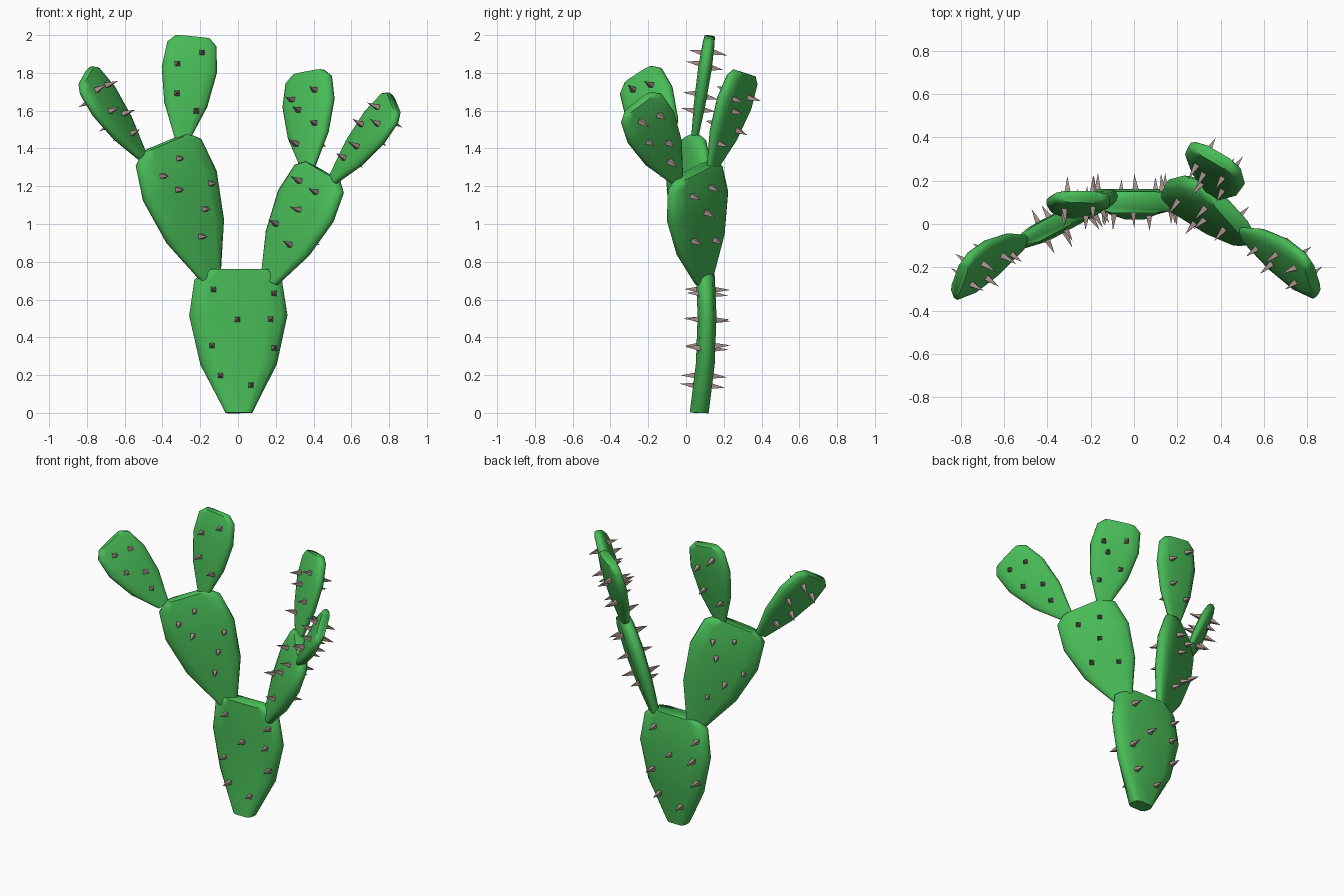
import bpy, bmesh, math, random
from mathutils import Vector, Matrix

if "Cube" in bpy.data.objects:
    bpy.data.objects.remove(bpy.data.objects["Cube"])

random.seed(4)


def material(name, rgb):
    m = bpy.data.materials.new(name)
    m.diffuse_color = (*rgb, 1)
    m.use_nodes = True
    m.node_tree.nodes["Principled BSDF"].inputs["Base Color"].default_value = m.diffuse_color
    return m


GREEN = material("cactus_green", (0.065, 0.50, 0.095))
TAUPE = material("spine_taupe", (0.40, 0.29, 0.27))

# Pad outline along its length: (t, width factor, thickness factor)
PROFILE = [(0, .27, .5), (.34, .78, .85), (.68, 1, 1), (.93, .89, .88), (1, .62, .75)]
# Flattened rounded cross-section, one quarter
QUARTER = [(1, .3), (.88, .75), (.6, 1)]
SECTION = (QUARTER + [(-x, y) for x, y in reversed(QUARTER)]
           + [(-x, -y) for x, y in QUARTER] + [(x, -y) for x, y in reversed(QUARTER)])


def profile(t):
    for (t0, w0, d0), (t1, w1, d1) in zip(PROFILE, PROFILE[1:]):
        if t <= t1:
            k = (t - t0) / (t1 - t0)
            return w0 + (w1 - w0) * k, d0 + (d1 - d0) * k


def finish(bm, name, mat):
    bmesh.ops.recalc_face_normals(bm, faces=bm.faces)
    me = bpy.data.meshes.new(name)
    bm.to_mesh(me)
    bm.free()
    me.materials.append(mat)
    ob = bpy.data.objects.new(name, me)
    bpy.context.collection.objects.link(ob)
    return ob


def pad(name, base, tip, side, half_w, half_d, spines, bulge=0.0, even=False):
    base, tip = Vector(base), Vector(tip)
    axis = tip - base
    a = axis.normalized()
    u = Vector(side)
    u = (u - a * u.dot(a)).normalized()
    n = u.cross(a)

    def centre(t):
        return base + axis * t - n * bulge * math.sin(math.pi * t)

    # Pad body: lofted rings with flat ends
    bm = bmesh.new()
    rings = []
    for t, w, d in PROFILE:
        d = 1 if even else d
        rings.append([bm.verts.new(centre(t) + u * x * half_w * w + n * y * half_d * d)
                      for x, y in SECTION])
    for r0, r1 in zip(rings, rings[1:]):
        for i in range(len(SECTION)):
            j = (i + 1) % len(SECTION)
            bm.faces.new((r0[i], r0[j], r1[j], r1[i]))
    bm.faces.new(rings[0])
    bm.faces.new(rings[-1])
    ob = finish(bm, name, GREEN)
    bpy.ops.object.select_all(action='DESELECT')
    ob.select_set(True)
    bpy.context.view_layer.objects.active = ob
    bpy.ops.object.shade_smooth_by_angle(angle=math.radians(58))

    # Spines on both broad faces
    bm = bmesh.new()
    for face in (1, -1):
        for s, t in spines:
            s = s * face
            w, d = profile(t)
            d = 1 if even else d
            s = max(-.85 * w, min(.85 * w, s))
            rim = max(0, abs(s) / w - .6) * .9
            length = random.uniform(.07, .09)
            direction = (n * face + u * random.uniform(-.1, .1)
                         + a * random.uniform(-.1, .1)).normalized()
            pos = centre(t) + u * s * half_w + n * face * half_d * d * (1 - rim)
            mat = (Matrix.Translation(pos + direction * (length / 2 - .01))
                   @ direction.to_track_quat('Z', 'Y').to_matrix().to_4x4()
                   @ Matrix.Rotation(math.pi / 4, 4, 'Z'))
            bmesh.ops.create_cone(bm, cap_ends=True, segments=4, radius1=.022,
                                  radius2=0, depth=length, matrix=mat)
    finish(bm, name + "_spines", TAUPE)


small = [(-.3, .85), (.4, .78), (-.4, .6), (.25, .45), (0, .25)]

# Trunk pad
pad("trunk_pad", (.005, .07, 0), (0, .10, .76), (1, 0, 0), .26, .05,
    [(-.5, .86), (.73, .83), (-.02, .65), (.65, .65), (-.54, .47), (.75, .45),
     (-.37, .26), (.25, .19)], bulge=.025, even=True)

# Left arm and its two pads
pad("left_arm_pad", (-.145, .10, .72), (-.385, -.01, 1.43), (.87, .47, .37), .228, .05,
    [(.1, .87), (-.45, .8), (-.19, .67), (.67, .62), (.31, .47), (0, .3)])
pad("left_outer_pad", (-.51, -.085, 1.365), (-.805, -.25, 1.785), (.30, .80, .50),
    .15, .035, small)
pad("left_upper_pad", (-.295, .045, 1.45), (-.24, .125, 1.99), (1, 0, 0), .147, .036,
    [(.4, .85), (-.45, .72), (-.35, .43), (.4, .28)])

# Right arm and its two pads
pad("right_arm_pad", (.165, .095, .70), (.45, .045, 1.28), (.65, -.71, -.35), .22, .048,
    [(-.35, .84), (.3, .83), (.06, .635), (-.43, .44), (.29, .35)])
pad("right_upper_pad", (.37, .14, 1.30), (.375, .31, 1.80), (.86, -.5, .17), .155, .038,
    [(-.5, .72), (.4, .78), (-.25, .6), (.4, .43), (-.35, .25)])
pad("right_outer_pad", (.505, -.05, 1.24), (.825, -.25, 1.64), (-.24, .78, .58),
    .15, .035, small)
